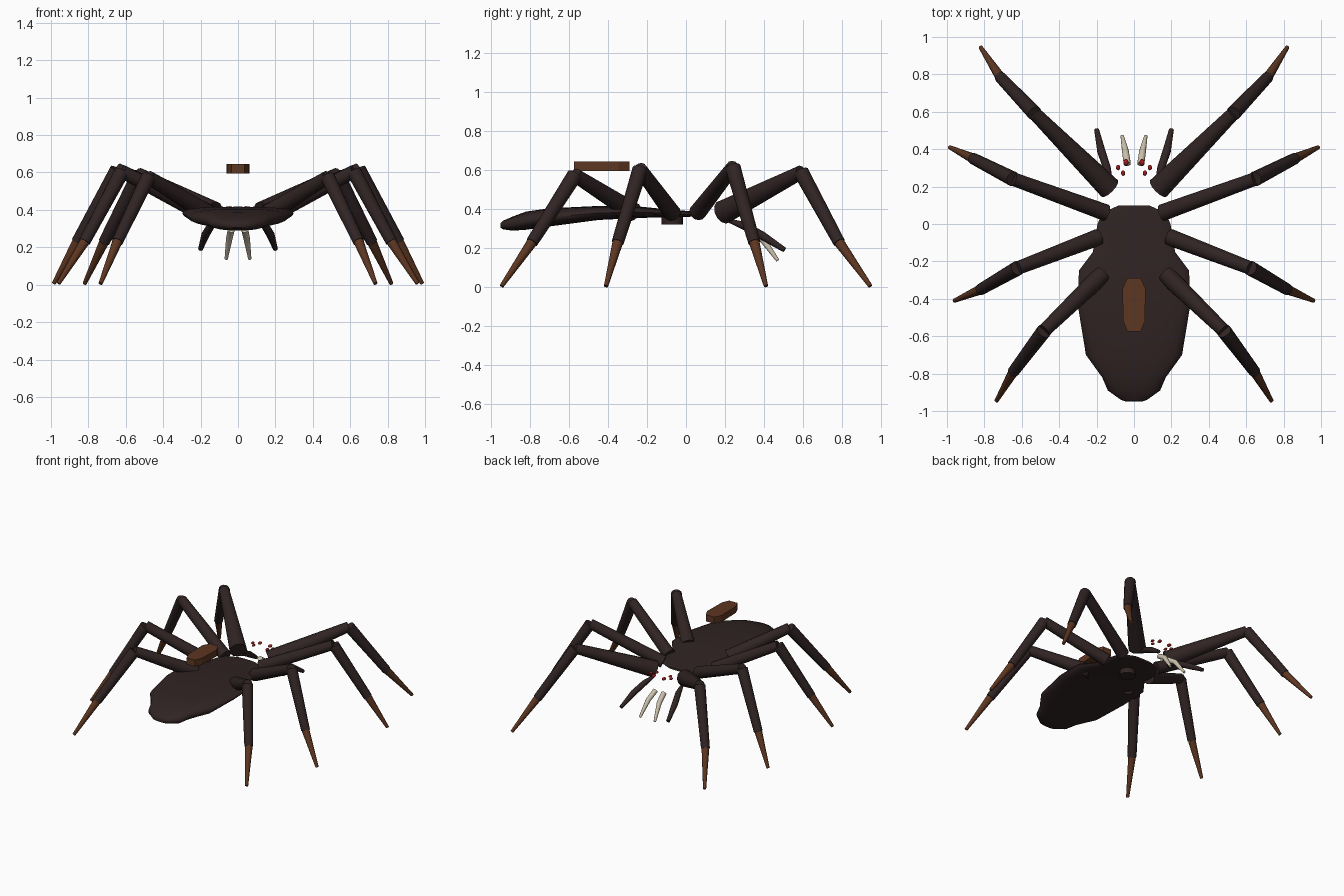
import bpy, bmesh
from math import cos, sin, pi, radians
from mathutils import Vector

cube = bpy.data.objects.get("Cube")
if cube:
    bpy.data.objects.remove(cube, do_unlink=True)


def material(name, rgb, rough=0.8):
    m = bpy.data.materials.new(name)
    m.use_nodes = True
    m.diffuse_color = (*rgb, 1)
    bsdf = m.node_tree.nodes["Principled BSDF"]
    bsdf.inputs["Base Color"].default_value = (*rgb, 1)
    bsdf.inputs["Roughness"].default_value = rough
    return m


DARK = material("dark brown", (0.03, 0.017, 0.017))
BROWN = material("rust brown", (0.11, 0.037, 0.015))
CREAM = material("bone", (0.6, 0.53, 0.41))
RED = material("eye red", (0.33, 0.012, 0.012))


def finish(name, bm, mat, angle=40):
    bmesh.ops.recalc_face_normals(bm, faces=bm.faces)
    mesh = bpy.data.meshes.new(name)
    bm.to_mesh(mesh)
    bm.free()
    mesh.materials.append(mat)
    obj = bpy.data.objects.new(name, mesh)
    bpy.context.collection.objects.link(obj)
    bpy.ops.object.select_all(action="DESELECT")
    obj.select_set(True)
    bpy.context.view_layer.objects.active = obj
    bpy.ops.object.shade_smooth_by_angle(angle=radians(angle))
    return obj


def loft(name, rings, mat, angle=40):
    """Skin a list of equal-sized point rings and cap both ends."""
    bm = bmesh.new()
    loops = [[bm.verts.new(p) for p in ring] for ring in rings]
    n = len(loops[0])
    for a, b in zip(loops, loops[1:]):
        for i in range(n):
            j = (i + 1) % n
            bm.faces.new((a[i], a[j], b[j], b[i]))
    bm.faces.new(loops[0])
    bm.faces.new(loops[-1])
    return finish(name, bm, mat, angle)


def limb(name, path, radii, mat, sides=12):
    """Tapered tube along a path."""
    pts = [Vector(p) for p in path]
    rings = []
    for i, (p, r) in enumerate(zip(pts, radii)):
        d = (pts[min(i + 1, len(pts) - 1)] - pts[max(i - 1, 0)]).normalized()
        u = d.cross(Vector((0, 0, 1))).normalized()
        v = u.cross(d)
        rings.append([p + r * (cos(t) * u + sin(t) * v)
                      for t in (2 * pi * k / sides for k in range(sides))])
    return loft(name, rings, mat)


def mirror(p, s):
    return (p[0] * s, p[1], p[2])


# Body: flat carapace running into the broad abdomen (y, half width, bottom, top)
sections = [
    (0.10, 0.08, 0.370, 0.385), (0.06, 0.17, 0.365, 0.39),
    (0.0, 0.195, 0.36, 0.392), (-0.15, 0.22, 0.358, 0.405),
    (-0.25, 0.295, 0.355, 0.415), (-0.45, 0.298, 0.345, 0.417),
    (-0.70, 0.257, 0.312, 0.405), (-0.82, 0.17, 0.295, 0.388),
    (-0.89, 0.14, 0.29, 0.362), (-0.94, 0.07, 0.298, 0.34),
    (-0.95, 0.04, 0.305, 0.33)]


def soft(c):
    return (abs(c) ** 0.75) * (1 if c > 0 else -1)


angles = [2 * pi * k / 20 for k in range(20)]
loft("body", [[(w * soft(cos(t)), y, (lo + hi) / 2 + (hi - lo) / 2 * soft(sin(t)))
               for t in angles] for y, w, lo, hi in sections], DARK, 50)

# Small disc below the waist
limb("waist_disc", [(0, -0.07, 0.322), (0.0001, -0.07, 0.37)], (0.055, 0.055), DARK, 16)

# Elongated octagonal plate above the back
outline = [(0.035, -0.29), (0.062, -0.345), (0.058, -0.52), (0.035, -0.575)]
outline += [(-x, y) for x, y in reversed(outline)]
loft("back_marking", [[(x, y, z) for x, y in outline] for z in (0.595, 0.645)], BROWN, 20)

# Legs: hip, knee, ankle, tip, hip radius
legs = {
    "front": ((0.13, 0.19, 0.385), (0.53, 0.59, 0.59), (0.715, 0.785, 0.23), (0.82, 0.945, 0.006), 0.062),
    "mid_front": ((0.15, 0.06, 0.385), (0.645, 0.24, 0.615), (0.86, 0.35, 0.23), (0.985, 0.41, 0.006), 0.045),
    "mid_back": ((0.19, -0.07, 0.38), (0.62, -0.235, 0.605), (0.82, -0.35, 0.23), (0.96, -0.41, 0.006), 0.045),
    "back": ((0.17, -0.27, 0.385), (0.48, -0.57, 0.575), (0.645, -0.79, 0.23), (0.735, -0.945, 0.006), 0.05),
}
for side, s in (("left", 1), ("right", -1)):
    for label, (*joints, r) in legs.items():
        hip, knee, ankle, tip = [mirror(p, s) for p in joints]
        name = f"{side}_{label}_leg"
        limb(name + "_upper", (hip, knee), (r, 0.036), DARK)
        limb(name + "_lower", (knee, ankle), (0.04, 0.031), DARK)
        limb(name + "_foot", (ankle, tip), (0.027, 0.011), BROWN)

    # Feelers and fangs
    feeler = [(0.12, 0.21, 0.345), (0.145, 0.3, 0.315), (0.175, 0.39, 0.265), (0.2, 0.505, 0.192)]
    limb(side + "_feeler", [mirror(p, s) for p in feeler], (0.009, 0.021, 0.022, 0.013), DARK)
    fang = [(0.036, 0.32, 0.295), (0.046, 0.39, 0.25), (0.063, 0.47, 0.138)]
    limb(side + "_fang", [mirror(p, s) for p in fang], (0.019, 0.018, 0.009), CREAM)

    # Three eyes per side
    for i, (x, y, r) in enumerate([(0.043, 0.33, 0.018), (0.085, 0.302, 0.015), (0.058, 0.272, 0.015)]):
        bm = bmesh.new()
        bmesh.ops.create_uvsphere(bm, u_segments=12, v_segments=8, radius=r)
        bmesh.ops.scale(bm, vec=(0.75, 1, 0.55), verts=bm.verts)
        bmesh.ops.translate(bm, vec=(x * s, y, 0.41), verts=bm.verts)
        finish(f"{side}_eye_{i + 1}", bm, RED, 60)
